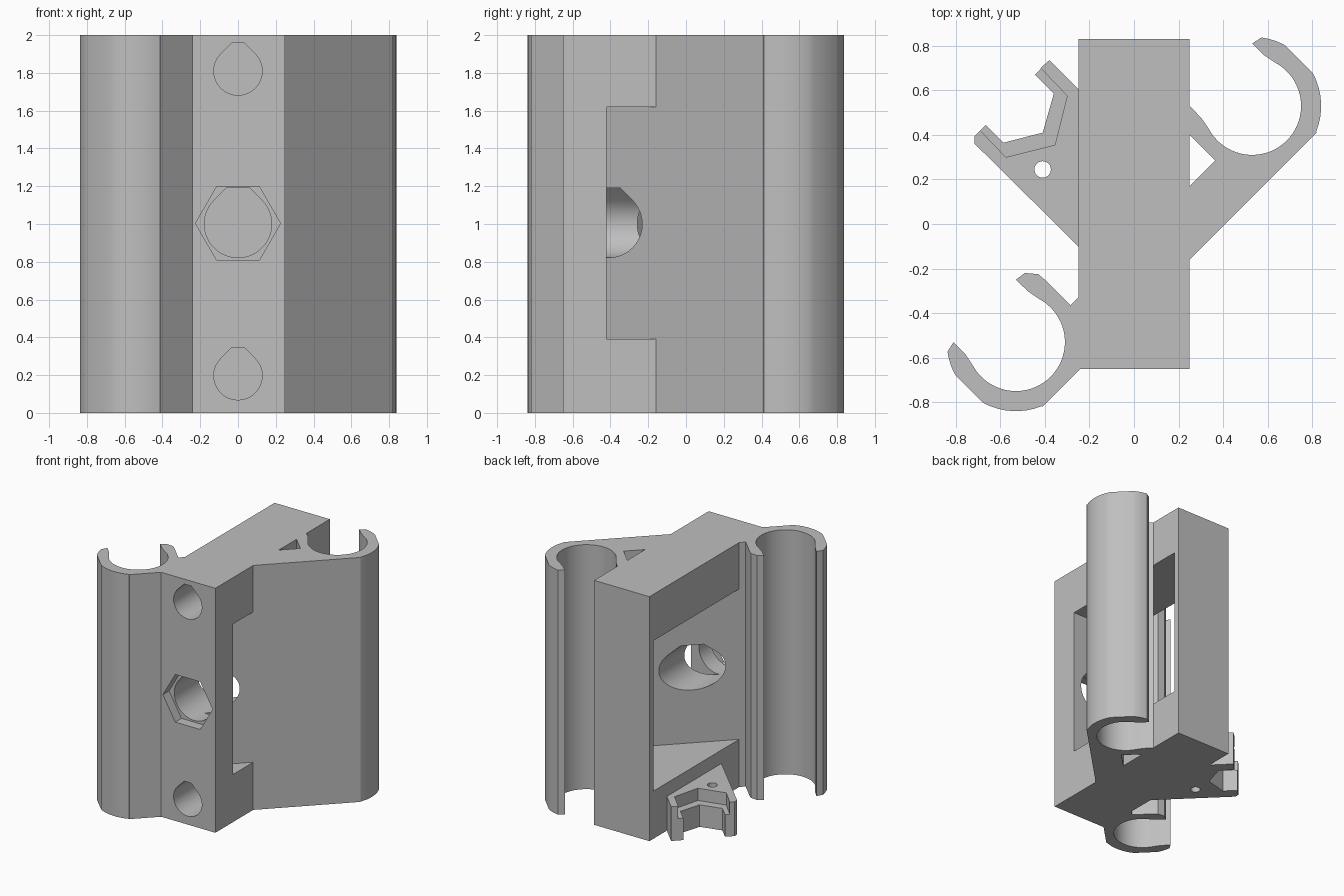
import bpy, bmesh
from math import sin, cos, radians
from mathutils import Vector

old = bpy.data.objects.get("Cube")
if old:
    bpy.data.objects.remove(old, do_unlink=True)

grey = bpy.data.materials.new("plain_grey")
grey.use_nodes = True
colour = (0.52, 0.52, 0.52, 1)
grey.diffuse_color = colour
grey.node_tree.nodes["Principled BSDF"].inputs["Base Color"].default_value = colour


def prism(name, points, start, end, axis="Z"):
    """Extrude a flat outline along z, or along y when it is drawn in x and z."""
    def place(p, d):
        return Vector((p[0], p[1], d)) if axis == "Z" else Vector((p[0], d, p[1]))
    bm = bmesh.new()
    low = [bm.verts.new(place(p, start)) for p in points]
    high = [bm.verts.new(place(p, end)) for p in points]
    bm.faces.new(low)
    bm.faces.new(high)
    n = len(points)
    for i in range(n):
        j = (i + 1) % n
        bm.faces.new((low[i], low[j], high[j], high[i]))
    bmesh.ops.recalc_face_normals(bm, faces=bm.faces)
    mesh = bpy.data.meshes.new(name)
    bm.to_mesh(mesh)
    bm.free()
    mesh.materials.append(grey)
    obj = bpy.data.objects.new(name, mesh)
    bpy.context.collection.objects.link(obj)
    return obj


def arc(cx, cy, r, a, b, n):
    angles = [radians(a + (b - a) * i / n) for i in range(n + 1)]
    return [(cx + r * cos(t), cy + r * sin(t)) for t in angles]


def rect(x0, x1, y0, y1):
    return [(x0, y0), (x1, y0), (x1, y1), (x0, y1)]


def teardrop(z, r, top):
    """Round hole with a roof of two slopes and a narrow flat."""
    half = r * 2 ** 0.5 - top
    return arc(0, z, r, 135, 405, 40) + [(half, z + top), (-half, z + top)]


def finish(obj, cutters):
    bpy.ops.object.select_all(action="DESELECT")
    obj.select_set(True)
    bpy.context.view_layer.objects.active = obj
    for cutter in cutters:
        mod = obj.modifiers.new("cut", "BOOLEAN")
        mod.operation = "DIFFERENCE"
        mod.solver = "EXACT"
        mod.object = cutter
        bpy.ops.object.modifier_apply(modifier=mod.name)
    bpy.ops.object.shade_smooth_by_angle(angle=radians(20))


# Cutters: side window, two rod holes, centre bore and hexagonal nut seat
window = prism("window_cutter", rect(-0.4, 0.4, -0.42, 0.78), 0.39, 1.62)
holes = [
    prism("upper_hole_cutter", teardrop(1.81, 0.128, 0.15), -0.9, 0.78, "Y"),
    prism("lower_hole_cutter", teardrop(0.197, 0.128, 0.15), -0.9, 0.78, "Y"),
    prism("bore_cutter", teardrop(1.0, 0.178, 0.19), -0.9, 0.7, "Y"),
    prism("nut_seat_cutter", arc(0, 1.003, 0.225, 0, 300, 5), -0.9, -0.57, "Y"),
]
pin_hole = prism("pin_hole_cutter", arc(-0.41, 0.245, 0.037, 0, 345, 23), -0.1, 0.5)

# Main block
block = prism("main_block", rect(-0.25, 0.25, -0.65, 0.83), 0, 2)
finish(block, [window] + holes)

# Diagonal web carrying a snap-in clip at each end
c = 0.53
half = [(0.8, 0.39), (0.82, 0.41)]
half += arc(c, c, 0.31, -22, 28, 8)
half += [(0.68, 0.80)]
half += arc(c, c, 0.31, 64, 82, 3)
half += [(c, 0.81), (0.585, 0.757)]
half += arc(c, c, 0.22, 62, -152, 40)
half += [(0.303, 0.475), (0.25, c), (0.22, 0.49), (0.225, 0.43), (0.25, 0.40), (0.365, 0.285)]
mirrored = [(-y, -x) for x, y in reversed(half)]
web = prism("web_with_clips", half + mirrored, 0, 2)
finish(web, holes)

# Switch bracket: wide base slab and a set-back upper slab, leaving a ledge
left = [(-0.24, -0.11), (-0.715, 0.36), (-0.715, 0.395)]
right = [(-0.38, 0.735), (-0.24, 0.595)]
base = [(-0.665, 0.445), (-0.585, 0.365), (-0.41, 0.41), (-0.36, 0.585), (-0.445, 0.67)]
upper = [(-0.69, 0.42), (-0.575, 0.30), (-0.355, 0.355), (-0.30, 0.575), (-0.42, 0.70)]
finish(prism("bracket_base", left + base + right, 0, 0.18), [pin_hole])
finish(prism("bracket_top", left + upper + right, 0.18, 0.28), [pin_hole])

# Helpers are no longer needed
for cutter in [window, pin_hole] + holes:
    bpy.data.objects.remove(cutter, do_unlink=True)
